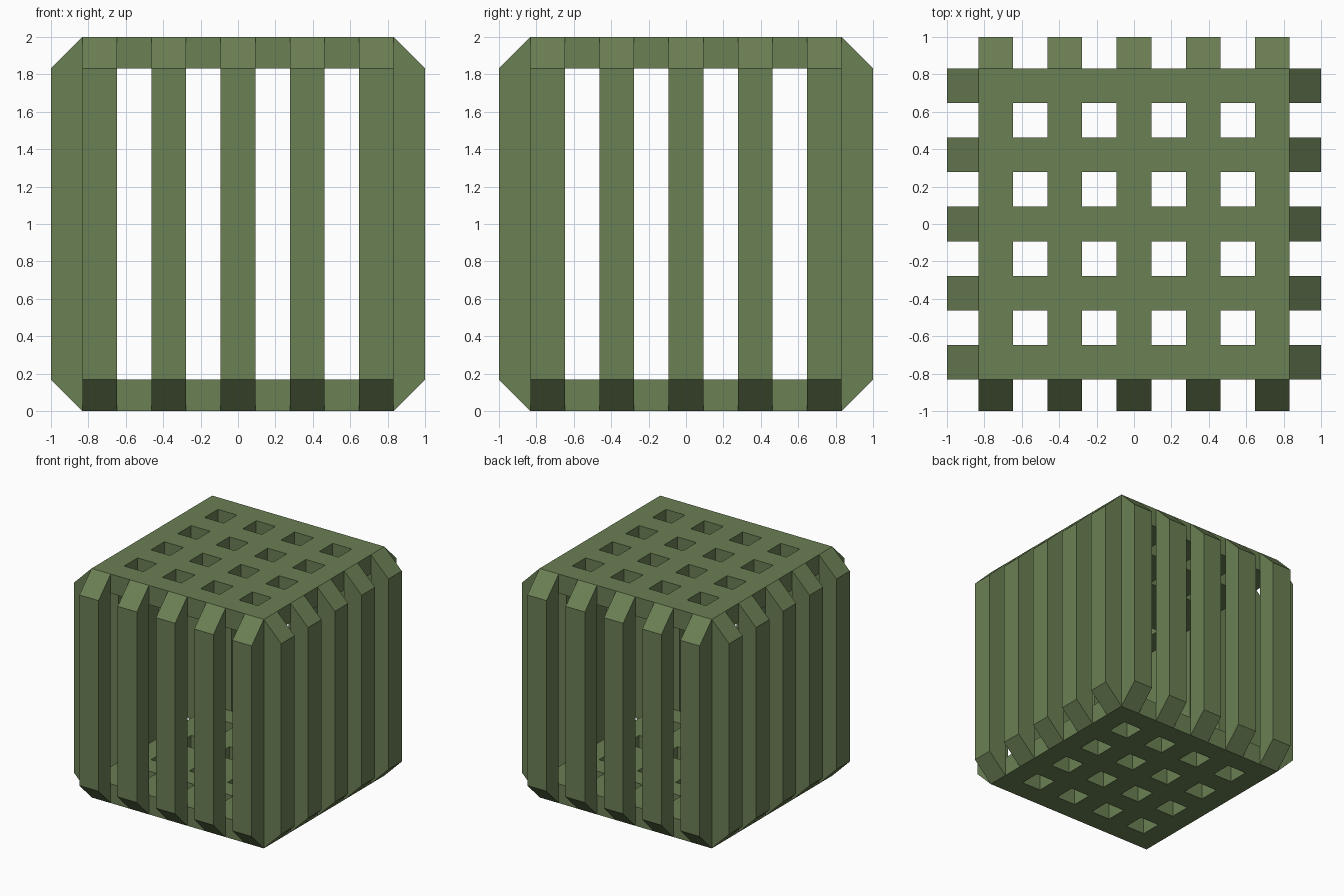
import bpy, bmesh, math
from mathutils import Matrix

if "Cube" in bpy.data.objects:
    bpy.data.objects.remove(bpy.data.objects["Cube"])

R = 0.832            # half size of the flat panels and inner cavity
T = 1.0 - R          # slat thickness, also the corner chamfer
W = 2 * R / 9        # slat width, equal to the gap

green = bpy.data.materials.new("olive green")
green.diffuse_color = (0.147, 0.214, 0.089, 1)
green.use_nodes = True
green.node_tree.nodes["Principled BSDF"].inputs["Base Color"].default_value = green.diffuse_color


def finish(bm, name):
    bmesh.ops.recalc_face_normals(bm, faces=bm.faces)
    mesh = bpy.data.meshes.new(name)
    bm.to_mesh(mesh)
    bm.free()
    mesh.materials.append(green)
    ob = bpy.data.objects.new(name, mesh)
    bpy.context.collection.objects.link(ob)
    return ob


# Lattice panel: 9 x 9 cells with every odd/odd cell left open
def lattice(name, z):
    bm = bmesh.new()
    bmesh.ops.create_grid(bm, x_segments=9, y_segments=9, size=R)
    holes = []
    for f in bm.faces:
        c = f.calc_center_median()
        if int((c.x + R) / W) % 2 and int((c.y + R) / W) % 2:
            holes.append(f)
    bmesh.ops.delete(bm, geom=holes, context='FACES')
    ext = bmesh.ops.extrude_face_region(bm, geom=bm.faces[:], use_keep_orig=True)
    verts = [g for g in ext["geom"] if isinstance(g, bmesh.types.BMVert)]
    bmesh.ops.translate(bm, verts=verts, vec=(0, 0, T))
    bmesh.ops.translate(bm, verts=bm.verts, vec=(0, 0, z))
    return finish(bm, name)


# Wall of five upright slats with chamfered ends, turned to face its side
def wall(name, angle):
    bm = bmesh.new()
    profile = [(-R, 0), (-1, T), (-1, 2 - T), (-R, 2)]
    for i in range(5):
        x = -R + 2 * i * W
        face = bm.faces.new([bm.verts.new((x, y, z)) for y, z in profile])
        ext = bmesh.ops.extrude_face_region(bm, geom=[face], use_keep_orig=True)
        verts = [g for g in ext["geom"] if isinstance(g, bmesh.types.BMVert)]
        bmesh.ops.translate(bm, verts=verts, vec=(W, 0, 0))
    bm.transform(Matrix.Rotation(angle, 4, 'Z'))
    return finish(bm, name)


lattice("bottom_lattice", 0)
lattice("top_lattice", 2 - T)
for k, side in enumerate(["front", "right", "back", "left"]):
    wall(side + "_slats", k * math.pi / 2)
